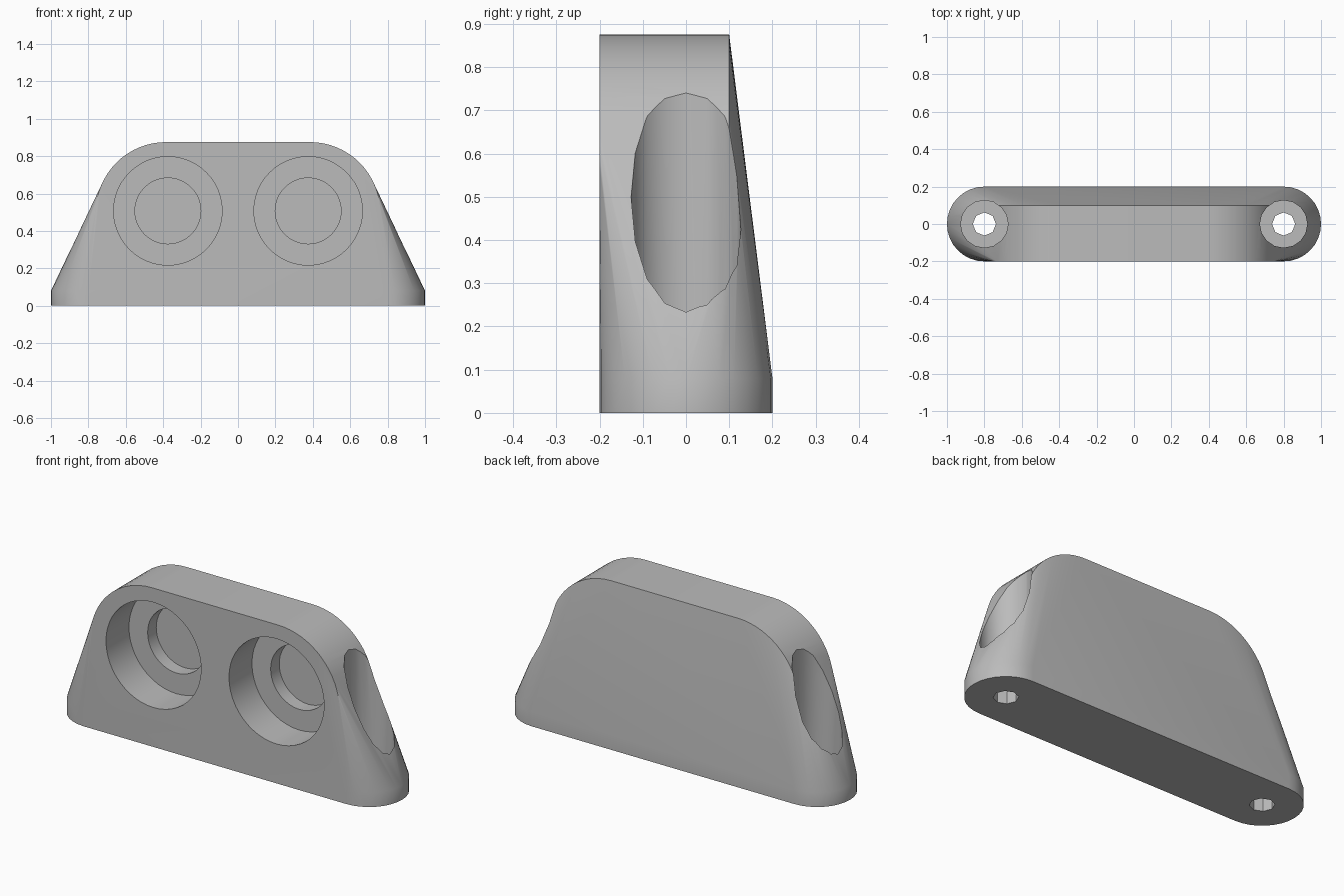
import bpy, bmesh, math
from mathutils import Matrix, Vector

if "Cube" in bpy.data.objects:
    bpy.data.objects.remove(bpy.data.objects["Cube"], do_unlink=True)

grey = bpy.data.materials.new("plain grey")
grey.use_nodes = True
colour = (0.5, 0.5, 0.5, 1)
grey.diffuse_color = colour
grey.node_tree.nodes["Principled BSDF"].inputs["Base Color"].default_value = colour


def cylinder(bm, start, end, radius, sides, turn=0.0):
    """Closed cylinder between two points, along y or z."""
    a, b = Vector(start), Vector(end)
    rot = (b - a).to_track_quat('Z', 'Y').to_matrix().to_4x4()
    bmesh.ops.create_cone(
        bm, cap_ends=True, segments=sides, radius1=radius, radius2=radius,
        depth=(b - a).length,
        matrix=Matrix.Translation((a + b) / 2) @ rot @ Matrix.Rotation(turn, 4, 'Z'))


def make_object(name, bm):
    bmesh.ops.recalc_face_normals(bm, faces=bm.faces)
    mesh = bpy.data.meshes.new(name)
    bm.to_mesh(mesh)
    bm.free()
    mesh.materials.append(grey)
    obj = bpy.data.objects.new(name, mesh)
    bpy.context.collection.objects.link(obj)
    return obj


# Body: hull around the rounded foot and the two rounded top corners
bm = bmesh.new()
for side in (-1, 1):
    cylinder(bm, (side * 0.8, 0, 0), (side * 0.8, 0, 0.08), 0.2, 32)
    cylinder(bm, (side * 0.385, -0.2, 0.5), (side * 0.385, 0.1, 0.5), 0.375, 64)
hull = bmesh.ops.convex_hull(bm, input=bm.verts[:])
junk = {e for e in hull["geom_interior"] + hull["geom_unused"]
        if isinstance(e, bmesh.types.BMVert)}
bmesh.ops.delete(bm, geom=list(junk), context='VERTS')
hull_again = bmesh.new()
for v in bm.verts:
    hull_again.verts.new(v.co)
bm.free()
bmesh.ops.convex_hull(hull_again, input=hull_again.verts[:])
bmesh.ops.dissolve_limit(hull_again, angle_limit=math.radians(0.3),
                         verts=hull_again.verts[:], edges=hull_again.edges[:])
body = make_object("bracket_body", hull_again)


def cut(name, start, end, radius, sides, turn=0.0):
    bm = bmesh.new()
    cylinder(bm, start, end, radius, sides, turn)
    cutter = make_object(name, bm)
    cutter.hide_render = True
    mod = body.modifiers.new(name, 'BOOLEAN')
    mod.operation = 'DIFFERENCE'
    mod.solver = 'EXACT'
    mod.object = cutter
    bpy.context.view_layer.objects.active = body
    bpy.ops.object.modifier_apply(modifier=name)
    bpy.data.objects.remove(cutter, do_unlink=True)


# Stepped front pockets, screw recesses and screw holes
for side in (-1, 1):
    px, sx = side * 0.375, side * 0.8
    cut("pocket_outer", (px, -0.3, 0.507), (px, 0.0, 0.507), 0.29, 48)
    cut("pocket_inner", (px, -0.1, 0.507), (px, 0.075, 0.507), 0.176, 48)
    cut("screw_recess", (sx, 0, 0.1), (sx, 0, 1.2), 0.127, 16)
    cut("screw_hole", (sx, 0, -0.1), (sx, 0, 0.3), 0.062, 8)

bpy.ops.object.select_all(action='DESELECT')
body.select_set(True)
bpy.context.view_layer.objects.active = body
bpy.ops.object.shade_smooth_by_angle(angle=math.radians(30))
